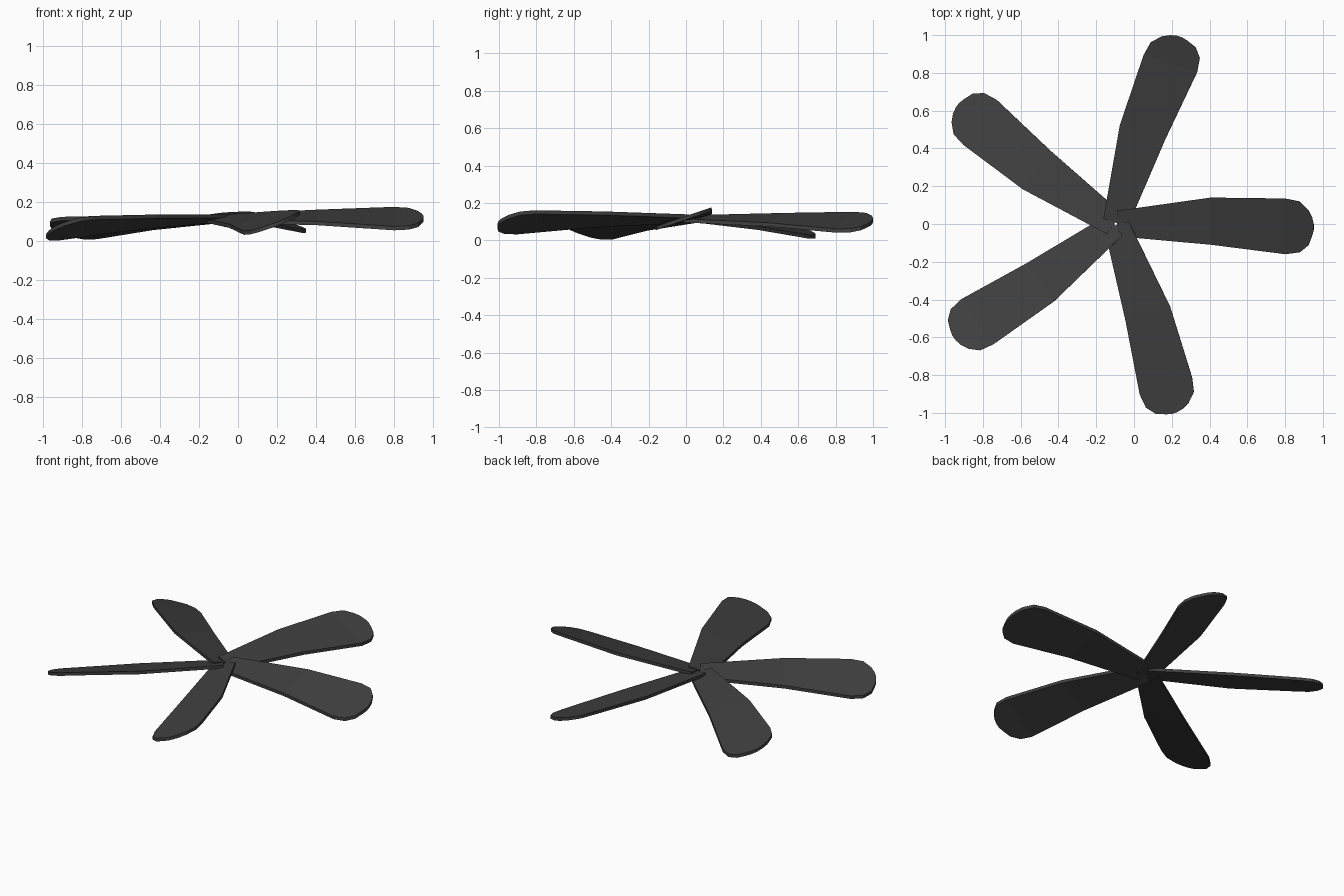
import bpy, bmesh, math
from mathutils import Matrix

if "Cube" in bpy.data.objects:
    bpy.data.objects.remove(bpy.data.objects["Cube"])

HUB = (-0.097, 0.0, 0.115)
TILT = 0.03        # whole rotor leans slightly
DROOP = 0.025      # drop per unit of radius
THICK = 0.02

# blade stations: (radius, leading edge, trailing edge, pitch slope)
STATIONS = [
    (0.007, 0.070, -0.065, 0.17),
    (0.505, 0.140, -0.110, 0.24),
    (0.897, 0.135, -0.160, 0.34),
    (0.973, 0.120, -0.150, 0.34),
    (1.020, 0.075, -0.112, 0.34),
    (1.040, 0.035, -0.060, 0.34),
    (1.048, 0.000, -0.030, 0.34),
]


def blade_mesh():
    """Thin twisted plate that widens to a rounded tip."""
    bm = bmesh.new()
    rings = []
    for r, lead, trail, slope in STATIONS:
        ring = []
        for y, side in ((lead, 1), (trail, 1), (trail, -1), (lead, -1)):
            z = y * slope - r * DROOP + side * THICK / 2
            ring.append(bm.verts.new((r, y, z)))
        rings.append(ring)
    for a, b in zip(rings, rings[1:]):
        for i in range(4):
            j = (i + 1) % 4
            bm.faces.new((a[i], a[j], b[j], b[i]))
    bm.faces.new(rings[0])
    bm.faces.new(rings[-1])
    bmesh.ops.recalc_face_normals(bm, faces=bm.faces)
    # slightly soften the tip rim
    me = bpy.data.meshes.new("blade")
    bm.to_mesh(me)
    bm.free()
    return me


dark = bpy.data.materials.new("dark_grey")
dark.diffuse_color = (0.05, 0.05, 0.05, 1)
dark.use_nodes = True
dark.node_tree.nodes["Principled BSDF"].inputs["Base Color"].default_value = dark.diffuse_color
mesh = blade_mesh()
mesh.materials.append(dark)

# five blades around the tilted hub axis
for i in range(5):
    ob = bpy.data.objects.new(f"rotor_blade_{i + 1}", mesh)
    bpy.context.collection.objects.link(ob)
    ob.matrix_world = (Matrix.Translation(HUB)
                       @ Matrix.Rotation(-TILT, 4, 'Y')
                       @ Matrix.Rotation(math.radians(72 * i), 4, 'Z'))
